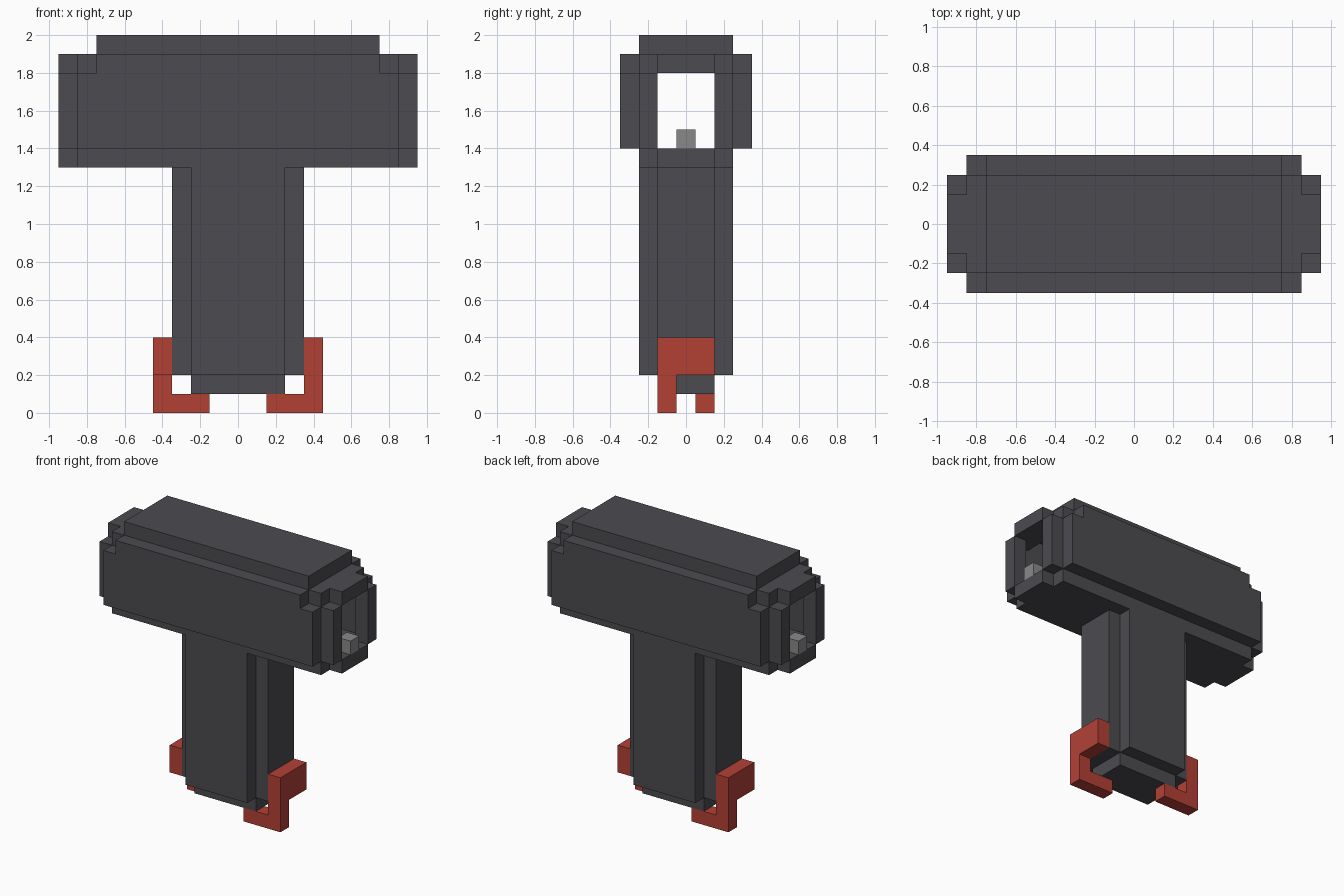
import bpy
import bmesh
from mathutils import Vector

cube = bpy.data.objects.get("Cube")
if cube:
    bpy.data.objects.remove(cube, do_unlink=True)


def material(name, rgb):
    mat = bpy.data.materials.new(name)
    mat.use_nodes = True
    mat.diffuse_color = (*rgb, 1)
    mat.node_tree.nodes["Principled BSDF"].inputs["Base Color"].default_value = (*rgb, 1)
    return mat


charcoal = material("charcoal", (0.072, 0.07, 0.08))
red = material("red", (0.45, 0.053, 0.036))
grey = material("light grey", (0.25, 0.25, 0.25))


def part(name, mat, boxes, turns=((1, 1),)):
    """Join boxes, given as x, y and z spans, repeated for each x, y sign pair."""
    bm = bmesh.new()
    for sx, sy in turns:
        for spans in boxes:
            low, high = (Vector(corner) for corner in zip(*spans))
            verts = bmesh.ops.create_cube(bm, size=1)["verts"]
            for v in verts:
                p = (low + high) / 2 + v.co * (high - low)
                v.co = (p.x * sx, p.y * sy, p.z)
    bmesh.ops.recalc_face_normals(bm, faces=bm.faces)
    mesh = bpy.data.meshes.new(name)
    bm.to_mesh(mesh)
    bm.free()
    mesh.materials.append(mat)
    obj = bpy.data.objects.new(name, mesh)
    bpy.context.collection.objects.link(obj)
    return obj


def both(half):
    return (-half, half)


ENDS = ((1, 1), (-1, 1))
SIDES = ((1, 1), (1, -1))
CORNERS = ENDS + ((1, -1), (-1, -1))
HALF_TURN = ((1, 1), (-1, -1))
STEP, RIM = (0.75, 0.85), (0.85, 0.95)

# Hollow head with stepped open ends
part("head_roof", charcoal, [(both(0.75), both(0.25), (1.9, 2.0))])
part("head_roof_ends", charcoal, [
    (STEP, both(0.25), (1.8, 1.9)),
    (RIM, both(0.15), (1.8, 1.9))], ENDS)
part("head_side_walls", charcoal, [(both(0.75), (0.25, 0.35), (1.4, 1.9))], SIDES)
part("head_wall_ends", charcoal, [
    (STEP, (0.25, 0.35), (1.4, 1.8)),
    (RIM, (0.15, 0.25), (1.4, 1.8))], CORNERS)
part("head_floor", charcoal, [(both(0.85), both(0.25), (1.3, 1.4))])
part("head_floor_ends", charcoal, [(RIM, both(0.15), (1.3, 1.4))], ENDS)

# Small pegs standing in the end openings
part("end_pegs", grey, [(RIM, both(0.05), (1.4, 1.5))], ENDS)

# Cross-shaped handle
part("handle_core", charcoal, [(both(0.25), both(0.25), (0.2, 1.3))])
part("handle_ribs", charcoal, [((0.25, 0.35), both(0.15), (0.2, 1.3))], ENDS)
part("handle_base", charcoal, [(both(0.25), both(0.15), (0.1, 0.2))])

# Hooked clips, one turned half around from the other
part("base_clips", red, [
    ((0.35, 0.45), both(0.15), (0.2, 0.4)),
    ((0.35, 0.45), (-0.15, -0.05), (0.1, 0.2)),
    ((0.15, 0.45), (-0.15, -0.05), (0.0, 0.1))], HALF_TURN)
